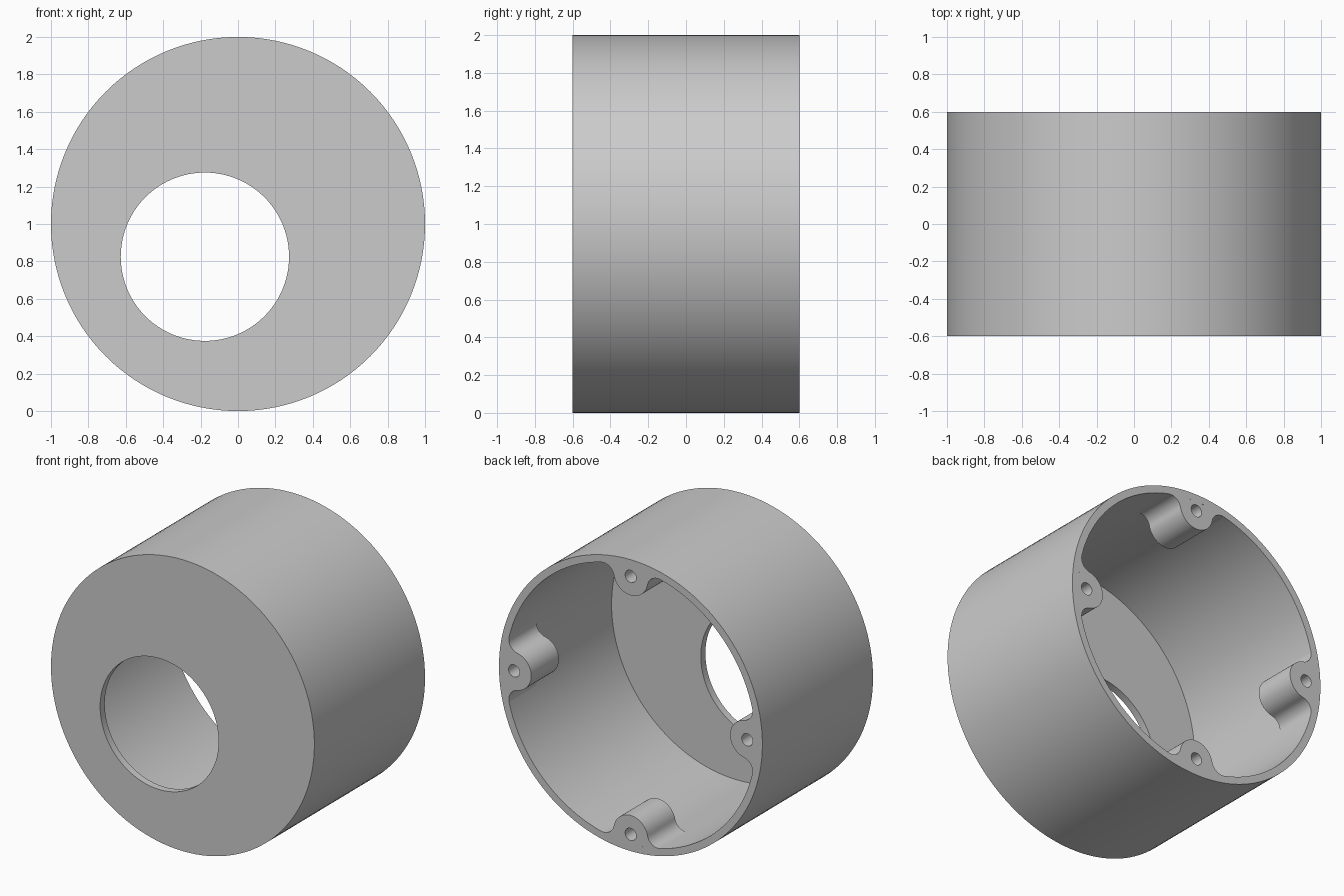
import bpy, bmesh
from math import sin, cos, pi, acos, atan2, hypot

if "Cube" in bpy.data.objects:
    bpy.data.objects.remove(bpy.data.objects["Cube"], do_unlink=True)

FRONT, BACK = -0.6, 0.6
WALL = 0.05
INNER = 1 - WALL
BOSS_AT, BOSS_R, BOSS_LEN = 0.885, 0.13, 0.3
SCREW_R, FILLET = 0.042, 0.08

grey = bpy.data.materials.new("light grey")
grey.use_nodes = True
colour = (0.6, 0.6, 0.6, 1)
grey.diffuse_color = colour
grey.node_tree.nodes["Principled BSDF"].inputs["Base Color"].default_value = colour


def arc(cx, cz, r, start, end, n):
    """Points along an arc, both ends included."""
    steps = [start + (end - start) * i / n for i in range(n + 1)]
    return [(cx + r * cos(a), cz + r * sin(a)) for a in steps]


def circle(cx, cz, r, n):
    return arc(cx, cz, r, 0, 2 * pi, n)[:-1]


def ring(bm, points, y):
    """Closed loop of edges at depth y."""
    verts = [bm.verts.new((x, y, z)) for x, z in points]
    return [bm.edges.new((v, verts[i - 1])) for i, v in enumerate(verts)]


def tube(bm, points, y0, y1):
    """Wall between two copies of a loop; returns both edge loops."""
    a, b = ring(bm, points, y0), ring(bm, points, y1)
    bmesh.ops.bridge_loops(bm, edges=a + b)
    return a, b


def cap(bm, *loops):
    """Flat face bounded by an outline and its holes."""
    bmesh.ops.triangle_fill(bm, use_beauty=True, edges=sum(loops, []))


def finish(bm, name):
    bmesh.ops.recalc_face_normals(bm, faces=bm.faces)
    mesh = bpy.data.meshes.new(name)
    bm.to_mesh(mesh)
    bm.free()
    mesh.materials.append(grey)
    obj = bpy.data.objects.new(name, mesh)
    bpy.context.collection.objects.link(obj)
    bpy.ops.object.select_all(action="DESELECT")
    obj.select_set(True)
    bpy.context.view_layer.objects.active = obj
    bpy.ops.object.shade_smooth_by_angle(angle=pi / 6)


# Cup-shaped housing with an off-centre opening in the front wall
bm = bmesh.new()
outer_front, outer_back = tube(bm, circle(0, 1, 1, 128), FRONT, BACK)
floor_edge, mouth = tube(bm, circle(0, 1, INNER, 128), FRONT + WALL, BACK)
hole_front, hole_back = tube(bm, circle(-0.177, 0.825, 0.45, 96), FRONT, FRONT + WALL)
cap(bm, outer_front, hole_front)
cap(bm, floor_edge, hole_back)
cap(bm, outer_back, mouth)
finish(bm, "housing")

# Boss outline: wall arc, fillet, rounded nose, mirrored fillet
reach = INNER - FILLET
theta = acos((reach**2 + BOSS_AT**2 - (BOSS_R + FILLET)**2) / (2 * reach * BOSS_AT))
fx, fz = reach * cos(theta), reach * sin(theta)
toward = atan2(fz, fx - BOSS_AT)
fillet = arc(fx, fz, FILLET, theta, toward - pi, 12)
outline = arc(0, 0, INNER, -theta, theta, 12)
outline += fillet[1:]
outline += arc(BOSS_AT, 0, BOSS_R, toward, 2 * pi - toward, 24)[1:]
outline += [(x, -z) for x, z in reversed(fillet[1:-1])]
screw = circle(BOSS_AT, 0, SCREW_R, 32)

# Four screw bosses around the open back
for i, side in enumerate(("left", "top", "right", "bottom")):
    t = i * pi / 2
    turn = lambda pts: [(x * cos(t) - z * sin(t), 1 + x * sin(t) + z * cos(t)) for x, z in pts]
    bm = bmesh.new()
    inner_edge, back_edge = tube(bm, turn(outline), BACK - BOSS_LEN, BACK)
    screw_in, screw_out = tube(bm, turn(screw), BACK - BOSS_LEN, BACK)
    cap(bm, inner_edge, screw_in)
    cap(bm, back_edge, screw_out)
    finish(bm, side + "_screw_boss")
